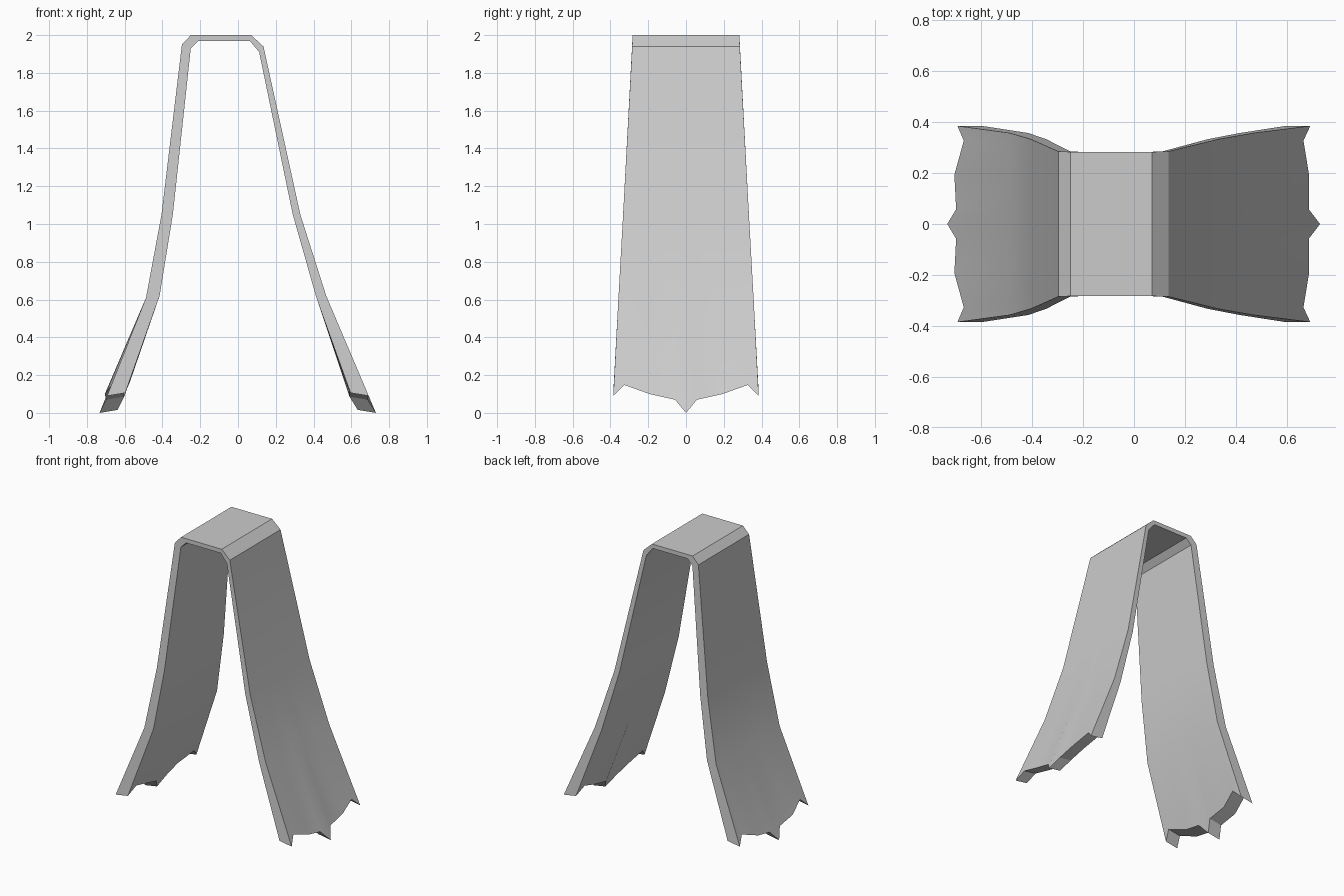
import bpy, bmesh, math

if "Cube" in bpy.data.objects:
    bpy.data.objects.remove(bpy.data.objects["Cube"])

# Side profile of the folded strip: outer x, z, inner x, z, half width
PROFILE = [
    (-0.487, 0.61, -0.415, 0.62, 0.357),
    (-0.405, 1.05, -0.345, 1.05, 0.333),
    (-0.297, 1.95, -0.250, 1.93, 0.285),
    (-0.250, 2.00, -0.210, 1.97, 0.283),
    (0.070, 2.00, 0.062, 1.97, 0.283),
    (0.135, 1.94, 0.112, 1.91, 0.285),
    (0.290, 1.05, 0.330, 1.05, 0.333),
    (0.415, 0.61, 0.467, 0.62, 0.357),
]
# keep the outer surface outermost on the right leg as well
PROFILE[6] = (0.330, 1.05, 0.290, 1.05, 0.333)
PROFILE[7] = (0.467, 0.62, 0.415, 0.61, 0.357)

# Ragged hem from centre to edge: y, z, left x, right x
HEM = [
    (0.0, 0.0, -0.733, 0.730),
    (0.058, 0.07, -0.698, 0.686),
    (0.193, 0.10, -0.705, 0.687),
    (0.327, 0.148, -0.668, 0.665),
    (0.385, 0.09, -0.693, 0.692),
]
COLUMNS = [-4, -3, -2, -1, 0, 1, 2, 3, 4]


def hem_row(side):
    outer, inner = [], []
    for c in COLUMNS:
        y, z, left, right = HEM[abs(c)]
        y = math.copysign(y, c)
        x = left if side < 0 else right
        outer.append((x, y, z))
        inner.append((x - side * 0.096, y, z + 0.016))
    return outer, inner


def body_row(ox, oz, ix, iz, half):
    ys = [math.copysign(HEM[abs(c)][0], c) / 0.385 * half for c in COLUMNS]
    return [(ox, y, oz) for y in ys], [(ix, y, iz) for y in ys]


# Folded strip with thickness
rows = [hem_row(-1)] + [body_row(*p) for p in PROFILE] + [hem_row(1)]
bm = bmesh.new()
outer = [[bm.verts.new(p) for p in r[0]] for r in rows]
inner = [[bm.verts.new(p) for p in r[1]] for r in rows]
last = len(COLUMNS) - 1
for i in range(len(rows) - 1):
    for grid in (outer, inner):
        for j in range(last):
            bm.faces.new((grid[i][j], grid[i + 1][j], grid[i + 1][j + 1], grid[i][j + 1]))
    for j in (0, last):
        bm.faces.new((outer[i][j], outer[i + 1][j], inner[i + 1][j], inner[i][j]))
# Hem ends
for i in (0, -1):
    for j in range(last):
        bm.faces.new((outer[i][j], outer[i][j + 1], inner[i][j + 1], inner[i][j]))
bmesh.ops.recalc_face_normals(bm, faces=bm.faces)

mesh = bpy.data.meshes.new("draped_strip")
bm.to_mesh(mesh)
bm.free()
strip = bpy.data.objects.new("draped_strip", mesh)
bpy.context.collection.objects.link(strip)
bpy.context.view_layer.objects.active = strip
strip.select_set(True)
bpy.ops.object.shade_smooth_by_angle(angle=math.radians(30))
